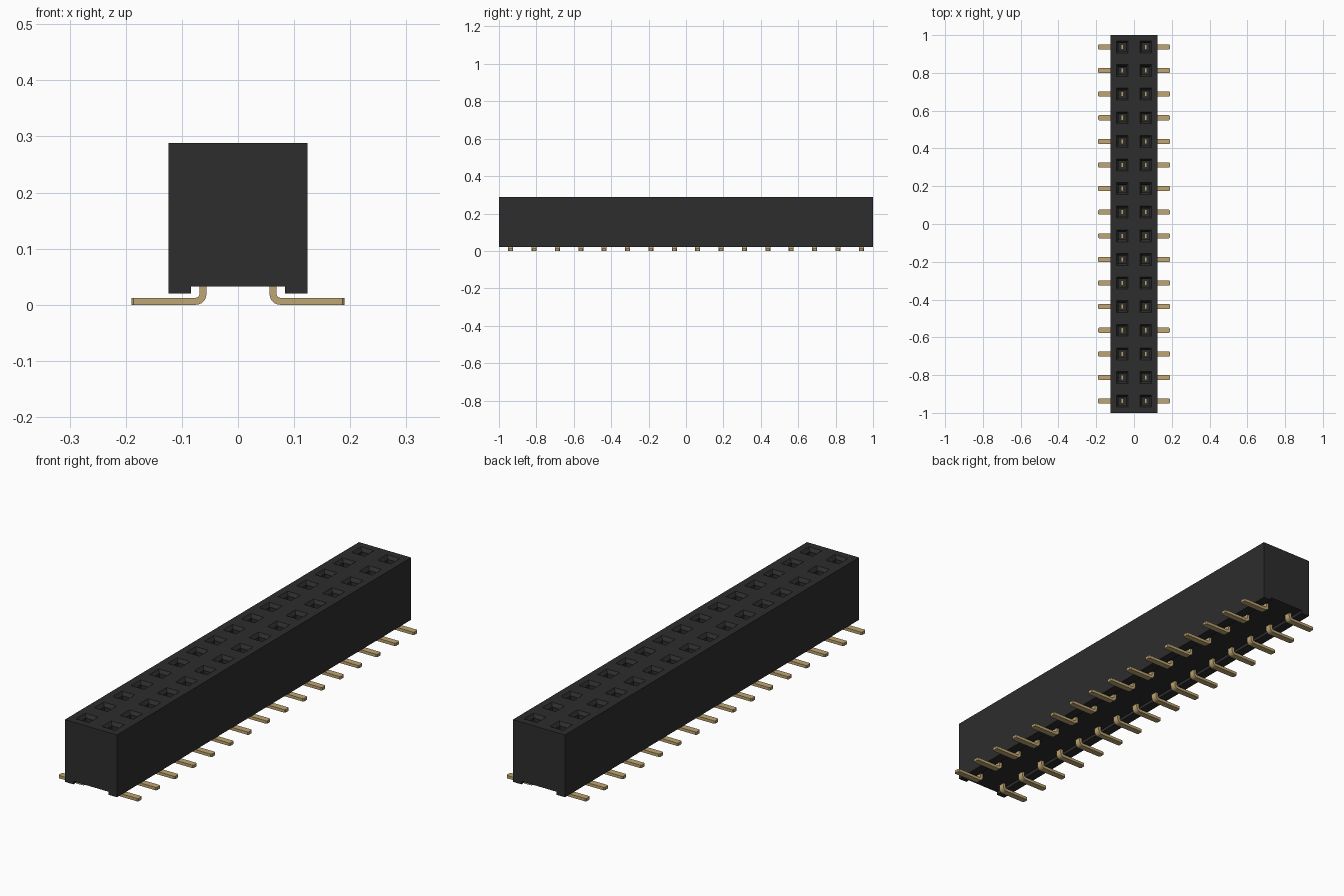
import bpy, bmesh, math

if "Cube" in bpy.data.objects:
    bpy.data.objects.remove(bpy.data.objects["Cube"], do_unlink=True)

ROWS, PITCH = 16, 0.125
HALF_W, TOP, PIN_X = 0.124, 0.288, 0.0625


def material(name, rgb):
    m = bpy.data.materials.new(name)
    m.use_nodes = True
    m.diffuse_color = (*rgb, 1)
    m.node_tree.nodes["Principled BSDF"].inputs["Base Color"].default_value = (*rgb, 1)
    return m


def add_object(name, bm, mat):
    bmesh.ops.recalc_face_normals(bm, faces=bm.faces)
    mesh = bpy.data.meshes.new(name)
    bm.to_mesh(mesh)
    bm.free()
    mesh.materials.append(mat)
    obj = bpy.data.objects.new(name, mesh)
    bpy.context.collection.objects.link(obj)
    return obj


black = material("black plastic", (0.026, 0.026, 0.026))
gold = material("dull gold", (0.52, 0.38, 0.17))

# Housing: grooved cross-section carried along y, one segment per pin row
section = [(-HALF_W, TOP), (0, TOP), (HALF_W, TOP), (HALF_W, 0.02), (0.084, 0.02),
           (0.084, 0.033), (-0.084, 0.033), (-0.084, 0.02), (-HALF_W, 0.02)]
n = len(section)
bm = bmesh.new()
rings = [[bm.verts.new((x, -1 + i * PITCH, z)) for x, z in section] for i in range(ROWS + 1)]
bm.faces.new(rings[0])
bm.faces.new(rings[-1][::-1])
sockets = []
for a, b in zip(rings, rings[1:]):
    for k in range(n):
        f = bm.faces.new((a[k], b[k], b[(k + 1) % n], a[(k + 1) % n]))
        if k < 2:
            sockets.append(f)
bmesh.ops.recalc_face_normals(bm, faces=bm.faces)

# Sockets: square mouth, sloped lead-in, deep shaft
for inset, drop in ((0.031, 0), (0.011, 0.014), (0.0005, 0.17)):
    bmesh.ops.inset_individual(bm, faces=sockets, thickness=inset, use_even_offset=True)
    for v in {v for f in sockets for v in f.verts}:
        v.co.z -= drop
add_object("housing", bm, black)

# Pin: flat strip bent from the upright contact into an outward foot
THICK, WIDTH, TIP, R = 0.0125, 0.027, 0.19, 0.0065
x_in, x_out = PIN_X - THICK / 2, PIN_X + THICK / 2
cx, cz = x_out + R, THICK + R


def bend(radius):
    return [(cx - radius * math.cos(t), cz - radius * math.sin(t))
            for t in (math.pi / 2 * i / 6 for i in range(7))]


outline = ([(x_in, 0.2)] + bend(R + THICK) + [(TIP, 0), (TIP, THICK)]
           + bend(R)[::-1] + [(x_out, 0.2)])
bm = bmesh.new()
y0 = -1 + PITCH / 2
face = bm.faces.new([bm.verts.new((x, y0 - WIDTH / 2, z)) for x, z in outline])
ext = bmesh.ops.extrude_face_region(bm, geom=[face])
bmesh.ops.translate(bm, vec=(0, WIDTH, 0),
                    verts=[g for g in ext["geom"] if isinstance(g, bmesh.types.BMVert)])

# Chamfer the upright corners of the foot tip
corners = [e for e in bm.edges if all(v.co.x > TIP - 1e-4 for v in e.verts)
           and abs(e.verts[0].co.z - e.verts[1].co.z) > 0.005]
bmesh.ops.bevel(bm, geom=corners, offset=0.004, segments=1, affect='EDGES')
pins = add_object("contact_pins", bm, gold)

# Repeat along the rows and mirror to the other side
arr = pins.modifiers.new("rows", 'ARRAY')
arr.count = ROWS
arr.use_relative_offset = False
arr.use_constant_offset = True
arr.constant_offset_displace = (0, PITCH, 0)
pins.modifiers.new("both_sides", 'MIRROR')
